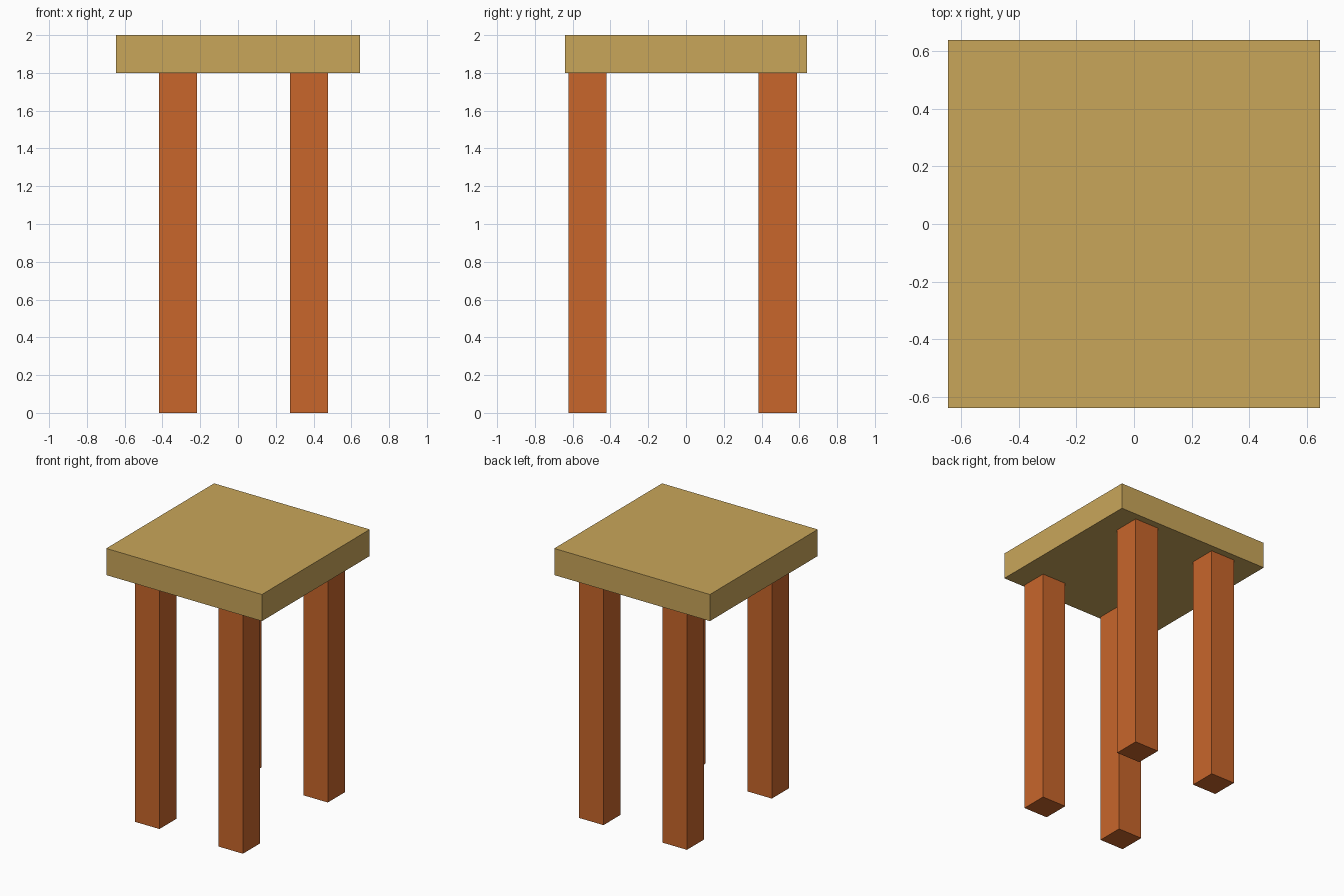
import bpy

cube = bpy.data.objects.get("Cube")
if cube:
    bpy.data.objects.remove(cube, do_unlink=True)


def make_material(name, rgb):
    mat = bpy.data.materials.new(name)
    mat.use_nodes = True
    mat.diffuse_color = (*rgb, 1)
    mat.node_tree.nodes["Principled BSDF"].inputs["Base Color"].default_value = (*rgb, 1)
    return mat


def box(name, center, size, mat):
    bpy.ops.mesh.primitive_cube_add(size=1, location=center)
    obj = bpy.context.object
    obj.name = name
    obj.scale = size
    bpy.ops.object.transform_apply(location=False, rotation=False, scale=True)
    obj.data.materials.append(mat)
    return obj


tan_wood = make_material("tan wood", (0.584, 0.381, 0.102))
orange_wood = make_material("orange wood", (0.578, 0.133, 0.024))

SEAT_BOTTOM, HEIGHT, LEG = 1.8, 2.0, 0.202

# Square seat slab
box("seat", (0, 0, (SEAT_BOTTOM + HEIGHT) / 2),
    (1.294, 1.28, HEIGHT - SEAT_BOTTOM), tan_wood)

# Four square legs, set slightly off centre under the seat
for side, x in (("right", -0.318), ("left", 0.376)):
    for end, y in (("front", -0.522), ("back", 0.486)):
        box(f"{end}_{side}_leg", (x, y, SEAT_BOTTOM / 2),
            (LEG, LEG, SEAT_BOTTOM), orange_wood)
